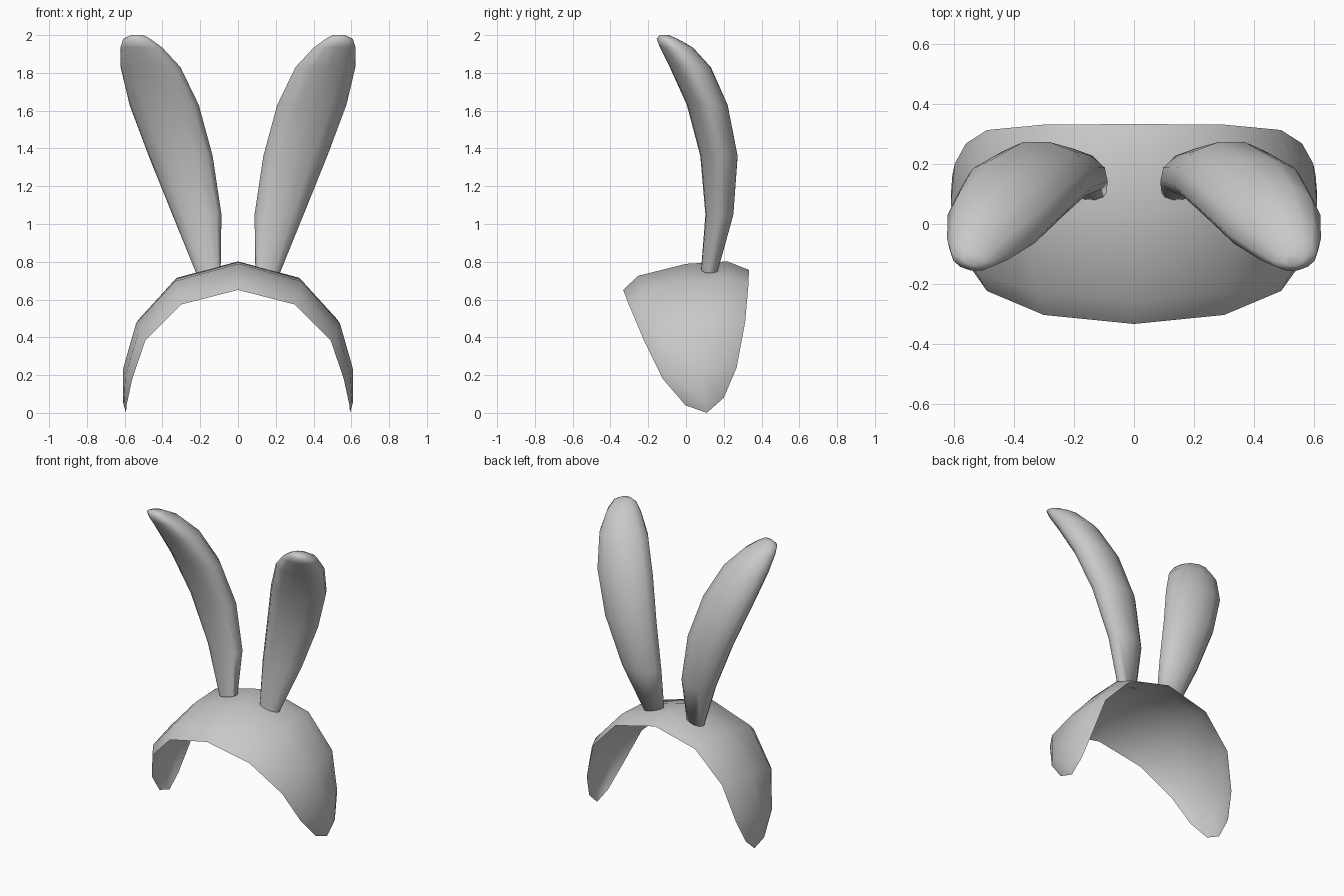
import bpy
import math

if "Cube" in bpy.data.objects:
    bpy.data.objects.remove(bpy.data.objects["Cube"])

grey = bpy.data.materials.new("soft grey")
grey.diffuse_color = (0.58, 0.58, 0.58, 1)
grey.use_nodes = True
grey.node_tree.nodes["Principled BSDF"].inputs["Base Color"].default_value = grey.diffuse_color


def make(name, verts, faces, angle):
    mesh = bpy.data.meshes.new(name)
    mesh.from_pydata(verts, [], faces)
    mesh.materials.append(grey)
    ob = bpy.data.objects.new(name, mesh)
    bpy.context.collection.objects.link(ob)
    bpy.ops.object.select_all(action='DESELECT')
    ob.select_set(True)
    bpy.context.view_layer.objects.active = ob
    bpy.ops.object.shade_smooth_by_angle(angle=math.radians(angle))
    return ob


# Headband: thin curved sheet, bulging between its front and back edges
# per column: x, front y, front z, back y, back z, bulge, bulge angle (0 = up)
columns = [
    (0.00, -0.333, 0.651, 0.333, 0.757, 0.085, 0),
    (0.30, -0.303, 0.574, 0.331, 0.682, 0.077, 26),
    (0.49, -0.223, 0.385, 0.313, 0.48, 0.064, 52),
    (0.56, -0.123, 0.18, 0.268, 0.24, 0.053, 70),
    (0.590, -0.002, 0.04, 0.20, 0.08, 0.020, 90),
]
rows = [(0, 0), (0.12, 0.73), (0.5, 1), (0.83, 0.74), (1, 0)]
verts, faces = [], []
for side, cols in ((-1, columns[:0:-1]), (1, columns)):
    for x, fy, fz, by, bz, bulge, ang in cols:
        a = math.radians(ang)
        for t, w in rows:
            verts.append((side * (x + bulge * w * math.sin(a)),
                          fy + (by - fy) * t,
                          fz + (bz - fz) * t + bulge * w * math.cos(a)))
n = len(rows)
count = len(verts) // n
for c in range(count - 1):
    for r in range(n - 1):
        i = c * n + r
        faces.append((i, i + n, i + n + 1, i + 1))
# rounded tips over each temple
verts += [(-0.593, 0.11, 0), (0.593, 0.11, 0)]
last = (count - 1) * n
for r in range(n - 1):
    faces.append((r, r + 1, count * n))
    faces.append((last + r + 1, last + r, count * n + 1))
make("headband", verts, faces, 60)

# Ears: flattened rings swept upward, bending forward and outward
# per ring: centre x, y, z, half width, half thickness
rings = [
    (0.155, 0.125, 0.757, 0.066, 0.045),
    (0.215, 0.178, 1.05, 0.132, 0.074),
    (0.300, 0.176, 1.36, 0.172, 0.099),
    (0.387, 0.114, 1.63, 0.186, 0.108),
    (0.459, 0.023, 1.83, 0.161, 0.110),
    (0.509, -0.052, 1.935, 0.112, 0.089),
    (0.534, -0.100, 1.98, 0.073, 0.057),
    (0.533, -0.115, 2.00, 0.034, 0.025),
]
SIDES = 12
TURN = math.radians(10)


def ear(name, side):
    verts, faces = [], []
    for k, (cx, cy, cz, w, t) in enumerate(rings):
        for s in range(SIDES):
            a = 2 * math.pi * s / SIDES
            u = w * math.cos(a)
            # rounded back, shallower front face
            v = t * (0.2 + (0.78 if math.sin(a) > 0 else 1.2) * math.sin(a))
            dx = u * math.cos(TURN) + v * math.sin(TURN)
            dy = u * math.sin(TURN) - v * math.cos(TURN)
            dz = -0.26 * dx if k == 0 else 0
            verts.append((side * (cx + dx), cy + dy, cz + dz))
    for k in range(len(rings) - 1):
        for s in range(SIDES):
            i, j = k * SIDES + s, k * SIDES + (s + 1) % SIDES
            faces.append((i, i + SIDES, j + SIDES, j))
    faces.append(tuple(range(SIDES)))
    top = (len(rings) - 1) * SIDES
    faces.append(tuple(range(top + SIDES - 1, top - 1, -1)))
    if side < 0:
        faces = [f[::-1] for f in faces]
    make(name, verts, faces, 75)


ear("right_ear", 1)
ear("left_ear", -1)
